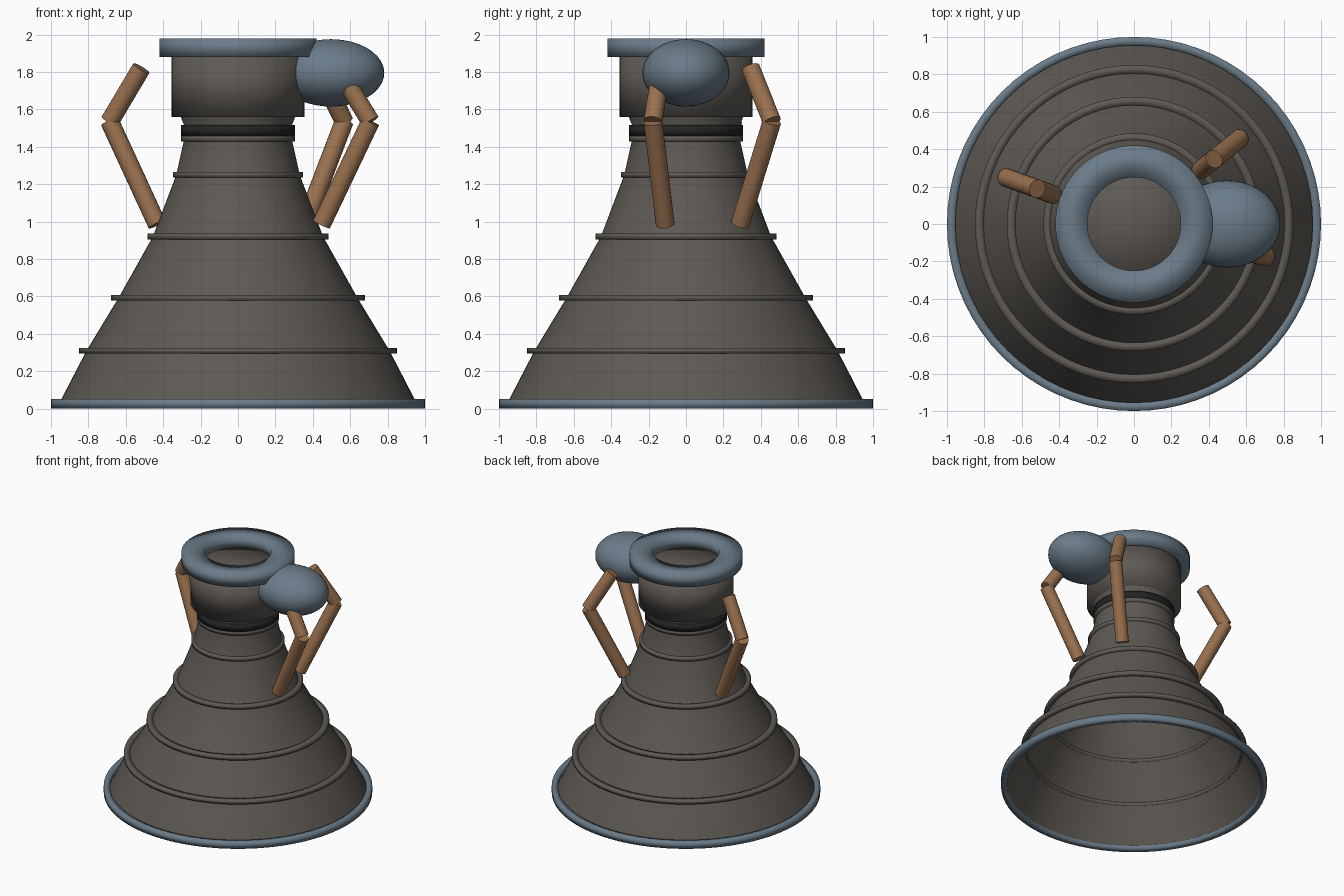
import bpy, bmesh, math
from mathutils import Vector

cube = bpy.data.objects.get("Cube")
if cube:
    bpy.data.objects.remove(cube, do_unlink=True)


def material(name, rgb):
    m = bpy.data.materials.new(name)
    m.use_nodes = True
    m.diffuse_color = (*rgb, 1)
    m.node_tree.nodes["Principled BSDF"].inputs["Base Color"].default_value = (*rgb, 1)
    return m


GREY = material("warm grey metal", (0.11, 0.099, 0.087))
BLUE = material("steel blue", (0.145, 0.2, 0.25))
BROWN = material("copper brown", (0.32, 0.165, 0.078))
BLACK = material("near black", (0.017, 0.017, 0.017))


def finish(bm, name, mat, sharp=None):
    """Turn a bmesh into a smooth shaded, coloured object."""
    bmesh.ops.recalc_face_normals(bm, faces=bm.faces)
    mesh = bpy.data.meshes.new(name)
    bm.to_mesh(mesh)
    bm.free()
    mesh.materials.append(mat)
    obj = bpy.data.objects.new(name, mesh)
    bpy.context.collection.objects.link(obj)
    bpy.ops.object.select_all(action="DESELECT")
    obj.select_set(True)
    bpy.context.view_layer.objects.active = obj
    if sharp:
        bpy.ops.object.shade_smooth_by_angle(angle=math.radians(sharp))
    else:
        bpy.ops.object.shade_smooth()
    return obj


def lathe(name, profile, mat, closed=False, steps=72):
    """Spin a profile of (radius, height) points around z."""
    bm = bmesh.new()
    verts = [bm.verts.new((r, 0, z)) for r, z in profile]
    pairs = list(zip(verts, verts[1:] + verts[:1]))
    if not closed:
        pairs.pop()
    edges = [bm.edges.new(p) for p in pairs]
    bmesh.ops.spin(bm, geom=verts + edges, axis=(0, 0, 1), cent=(0, 0, 0),
                   angle=math.tau, steps=steps, use_merge=True)
    bmesh.ops.remove_doubles(bm, verts=bm.verts, dist=0.0001)
    return finish(bm, name, mat)


def band(name, inner, outer, low, high, mat):
    """Ring with a rectangular section."""
    return lathe(name, [(inner, low), (outer, low), (outer, high), (inner, high)],
                 mat, closed=True)


def rod(name, start, end, radius, mat):
    """Capped cylinder between two points."""
    a, b = Vector(start), Vector(end)
    bm = bmesh.new()
    bmesh.ops.create_cone(bm, cap_ends=True, segments=20, radius1=radius,
                          radius2=radius, depth=(b - a).length)
    bm.transform((b - a).to_track_quat("Z", "Y").to_matrix().to_4x4())
    bmesh.ops.translate(bm, verts=bm.verts, vec=(a + b) / 2)
    return finish(bm, name, mat, sharp=40)


# Flared open bell with its narrow throat
lathe("bell", [(0.955, 0.03), (0.81, 0.31), (0.64, 0.59), (0.455, 0.92),
               (0.33, 1.25), (0.288, 1.44), (0.29, 1.52), (0.31, 1.57)], GREY)

# Blue rim at the bell mouth
band("bell_rim", 0.955, 1.0, 0.0, 0.052, BLUE)

# Stiffening hoops around the bell
for i, (z, r) in enumerate([(0.31, 0.85), (0.592, 0.68), (0.92, 0.485),
                            (1.25, 0.347), (1.443, 0.305)]):
    band(f"bell_hoop_{i + 1}", r - 0.045, r, z - 0.015, z + 0.015, GREY)

# Dark seal around the throat
band("throat_seal", 0.25, 0.305, 1.458, 1.515, BLACK)

# Combustion chamber drum and the collar on top
lathe("chamber", [(0, 1.56), (0.355, 1.56), (0.355, 1.9), (0, 1.9)], GREY)
band("top_collar", 0.25, 0.42, 1.88, 1.98, BLUE)

# Egg shaped pump on the left side
bm = bmesh.new()
bmesh.ops.create_uvsphere(bm, u_segments=40, v_segments=24, radius=1)
bmesh.ops.scale(bm, verts=bm.verts, vec=(0.285, 0.233, 0.18))
bmesh.ops.translate(bm, verts=bm.verts, vec=(0.497, 0, 1.795))
finish(bm, "pump", BLUE)

# Bent struts: an upper and a lower rod meeting at an elbow
for label, degrees in (("left_back", 39), ("right", 160), ("left_front", -14)):
    a = math.radians(degrees)
    top, elbow, foot = [(r * math.cos(a), r * math.sin(a), z)
                        for r, z in ((0.55, 1.82), (0.73, 1.535), (0.46, 0.985))]
    rod(f"{label}_upper_strut", elbow, top, 0.05, BROWN)
    rod(f"{label}_lower_strut", foot, elbow, 0.05, BROWN)
